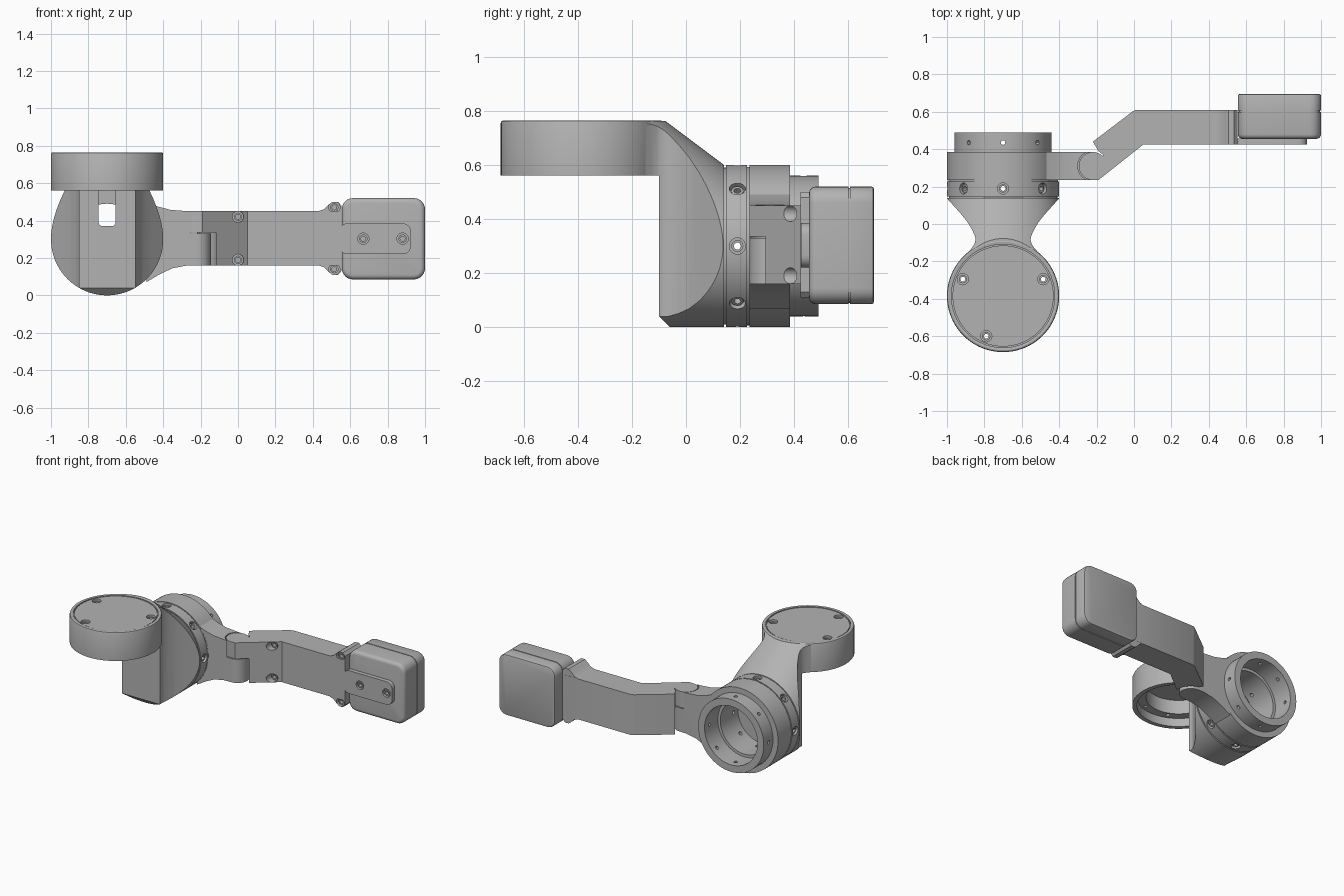
import bpy, bmesh, math
from mathutils import Vector, Matrix

if "Cube" in bpy.data.objects:
    bpy.data.objects.remove(bpy.data.objects["Cube"])

grey = bpy.data.materials.new("matte grey")
grey.use_nodes = True
grey.diffuse_color = (0.45, 0.45, 0.45, 1)
grey.node_tree.nodes["Principled BSDF"].inputs["Base Color"].default_value = grey.diffuse_color

X, Y, Z = Vector((1, 0, 0)), Vector((0, 1, 0)), Vector((0, 0, 1))


def finish(name, bm):
    bmesh.ops.recalc_face_normals(bm, faces=bm.faces)
    mesh = bpy.data.meshes.new(name)
    bm.to_mesh(mesh)
    bm.free()
    mesh.materials.append(grey)
    ob = bpy.data.objects.new(name, mesh)
    bpy.context.collection.objects.link(ob)
    return ob


def prism(name, pts, axis, lo, hi):
    """Extrude a 2D outline along an axis; the outline uses the other two axes in order."""
    def place(p, h):
        c = list(p)
        c.insert("xyz".index(axis), h)
        return c
    bm = bmesh.new()
    face = bm.faces.new([bm.verts.new(place(p, lo)) for p in pts])
    ext = bmesh.ops.extrude_face_region(bm, geom=[face])
    shift = Vector(place((0, 0), hi - lo))
    bmesh.ops.translate(bm, vec=shift, verts=[v for v in ext["geom"] if isinstance(v, bmesh.types.BMVert)])
    return finish(name, bm)


def cyl(name, start, direction, r, length, sides=32):
    d = Vector(direction).normalized()
    m = Matrix.Translation(Vector(start) + d * length / 2) @ d.to_track_quat("Z", "Y").to_matrix().to_4x4()
    bm = bmesh.new()
    bmesh.ops.create_cone(bm, cap_ends=True, segments=sides, radius1=r, radius2=r, depth=length, matrix=m)
    return finish(name, bm)


def lathe(name, profile, center, axis, closed=False):
    """Spin (radius, height) points around an axis."""
    side = X
    bm = bmesh.new()
    vs = [bm.verts.new(Vector(center) + side * r + axis * h) for r, h in profile]
    es = [bm.edges.new(p) for p in zip(vs, vs[1:])]
    if closed:
        es.append(bm.edges.new((vs[-1], vs[0])))
    bmesh.ops.spin(bm, geom=vs + es, cent=center, axis=axis, angle=math.tau, steps=80)
    bmesh.ops.remove_doubles(bm, verts=bm.verts, dist=0.0005)
    return finish(name, bm)


def boolean(ob, cutter, op="DIFFERENCE"):
    mod = ob.modifiers.new("cut", "BOOLEAN")
    mod.operation, mod.solver, mod.object = op, "EXACT", cutter
    bpy.context.view_layer.objects.active = ob
    bpy.ops.object.modifier_apply(modifier=mod.name)
    bpy.data.objects.remove(cutter)


def screw(ob, point, inward, through=0.06, depth=0.025):
    """Counterbore with a drilled hole and a ring-shaped screw head at its bottom."""
    p, d = Vector(point), Vector(inward).normalized()
    boolean(ob, cyl("cutter", p - d * 0.05, d, 0.03, 0.05 + depth, 24))
    boolean(ob, cyl("cutter", p, d, 0.013, through, 16))
    head = cyl("screw_head", p + d * (depth - 0.014), d, 0.022, 0.014, 24)
    boolean(head, cyl("cutter", p, d, 0.013, 0.1, 16))


def rounded(x0, x1, z0, z1, r, n=6):
    """Rounded rectangle outline."""
    corners = [(x1 - r, z1 - r, 0), (x0 + r, z1 - r, 1), (x0 + r, z0 + r, 2), (x1 - r, z0 + r, 3)]
    return [(cx + r * math.cos((q + i / n) * math.pi / 2), cz + r * math.sin((q + i / n) * math.pi / 2))
            for cx, cz, q in corners for i in range(n + 1)]


def soften(ob, y, width, segments=4):
    """Round the rim of a part lying in the plane at y."""
    bm = bmesh.new()
    bm.from_mesh(ob.data)
    rim = [e for e in bm.edges if all(abs(v.co.y - y) < 0.001 for v in e.verts)]
    bmesh.ops.bevel(bm, geom=rim, offset=width, segments=segments, profile=0.5, affect="EDGES")
    bm.to_mesh(ob.data)
    bm.free()


CX = -0.7
puck_c = Vector((CX, -0.385, 0))
drum_c = Vector((CX, 0, 0.3))

# Horizontal round housing, open underneath, with a cap on top
puck = lathe("top_housing", [(0, .76), (.27, .76), (.27, .75), (.276, .75), (.276, .763), (.29, .765),
                             (.297, .762), (.3, .755), (.3, .56), (.27, .56), (.27, .62), (.21, .62),
                             (.21, .72), (0, .72)], puck_c, Z)
for x, y in ((-.215, .09), (.215, .09), (-.09, -.215)):
    screw(puck, puck_c + Vector((x, y, .76)), -Z, 0.2)
for i in range(8):
    a = math.tau * (i + .5) / 8
    boolean(puck, cyl("cutter", puck_c + Vector((.24 * math.cos(a), .24 * math.sin(a), .6)), Z, .012, .05, 12))

# Waisted neck: swept disc limited by a side outline and a plan outline
bm = bmesh.new()
for y, z in ((.14, .3), (-.2, .3), (-.2, .555)):
    for i in range(96):
        a = math.tau * i / 96
        bm.verts.new((CX + .3 * math.cos(a), y, z + .3 * math.sin(a)))
hull = bmesh.ops.convex_hull(bm, input=bm.verts)
bmesh.ops.delete(bm, geom=[v for v in bm.verts if not v.link_faces], context="VERTS")
neck = finish("neck", bm)
side = [(.2, -.02), (-.04, -.02), (-.1, .04), (-.1, .56), (-.19, .56), (-.19, .763), (.2, .763)]
boolean(neck, prism("cutter", side, "x", -1.2, -.2), "INTERSECT")
half = [(.31, .15), (.3, .137), (.262, .095), (.222, .05), (.19, .01), (.166, -.03), (.15, -.065),
        (.147, -.085), (.152, -.105), (.168, -.13), (.2, -.165), (.24, -.21)]
plan = [(CX + x, y) for x, y in half] + [(CX - x, y) for x, y in reversed(half)]
boolean(neck, prism("cutter", plan, "z", -.1, 1), "INTERSECT")
boolean(neck, cyl("cutter", puck_c + Z * .5, Z, .285, .4, 80))
boolean(neck, prism("cutter", rounded(CX - .045, CX + .045, .37, .57, .02), "y", -.3, .2))

# Upright drum with a stepped bore, grooves and a narrower collar at the back
drum = lathe("drum", [(.19, .14), (.29, .14), (.29, .148), (.3, .148), (.3, .226), (.293, .226), (.293, .234),
                      (.3, .234), (.3, .385), (.26, .385), (.26, .49), (.21, .49), (.21, .34), (.19, .34)],
             drum_c, Y, True)
for i in range(8):
    a = math.tau * i / 8
    out = Vector((math.cos(a), 0, math.sin(a)))
    screw(drum, drum_c + out * .3 + Y * .19, -out, .15)
    boolean(drum, cyl("cutter", drum_c + out * .3 + Y * .435, -out, .012, .12, 12))

# Short bracket on the drum, ending in the lower hinge knuckle
hinge = Vector((-.22, .31, .16))
outline = [(-.49, .5), (-.43, .475), (-.36, .457), (-.27, .45), (-.22, .45),
           (-.22, .16), (-.27, .16), (-.35, .145), (-.42, .112), (-.49, .07)]
bracket = prism("hinge_bracket", outline, "y", .235, .385)
boolean(bracket, cyl("lower_knuckle", hinge, Z, .075, .17), "UNION")
boolean(bracket, cyl("cutter", hinge + Z * .17, Z, .081, .2))

# Bent arm with the upper hinge knuckle
bend = [(-.22, .235), (-.19, .235), (.05, .425), (.55, .425), (.55, .61), (.01, .61), (-.01, .6),
        (-.22, .44), (-.19, .39), (-.165, .37)]
arm = prism("arm", bend, "z", .16, .45)
boolean(arm, cyl("upper_knuckle", hinge + Z * .175, Z, .075, .115), "UNION")
boolean(arm, cyl("cutter", hinge - Z * .1, Z, .105, .275))
for z in (.19, .42):
    screw(arm, (0, .395, z), Y, .1, .03)

# Widened end of the arm that carries the head
flare = [(.43, .45), (.46, .46), (.485, .485), (.505, .5), (.535, .5), (.553, .48)]
flare += [(x, .61 - z) for x, z in reversed(flare)]
flange = prism("arm_flange", flare, "y", .424, .609)
for z in (.14, .47):
    screw(flange, (.515, .424, z), Y, .1)

# Head: two rounded shells with a narrow seam, and a mounting tongue in front
front_shell = prism("head_front", rounded(.555, 1, .085, .52, .06), "y", .455, .6)
soften(front_shell, .455, .025)
prism("head_seam", rounded(.56, .995, .09, .515, .056), "y", .59, .615)
back_shell = prism("head_back", rounded(.555, 1, .085, .52, .06), "y", .606, .695)
soften(back_shell, .695, .01, 2)
tongue = prism("mount_tongue", rounded(.54, .925, .22, .385, .045), "y", .425, .457)
for x in (.67, .88):
    screw(tongue, (x, .425, .303), Y, .05, .02)

# Smooth curved faces, keep crisp edges
for ob in bpy.context.collection.objects:
    if ob.type == "MESH" and grey.name in ob.data.materials:
        bpy.ops.object.select_all(action="DESELECT")
        ob.select_set(True)
        bpy.context.view_layer.objects.active = ob
        bpy.ops.object.shade_smooth_by_angle(angle=math.radians(30))
